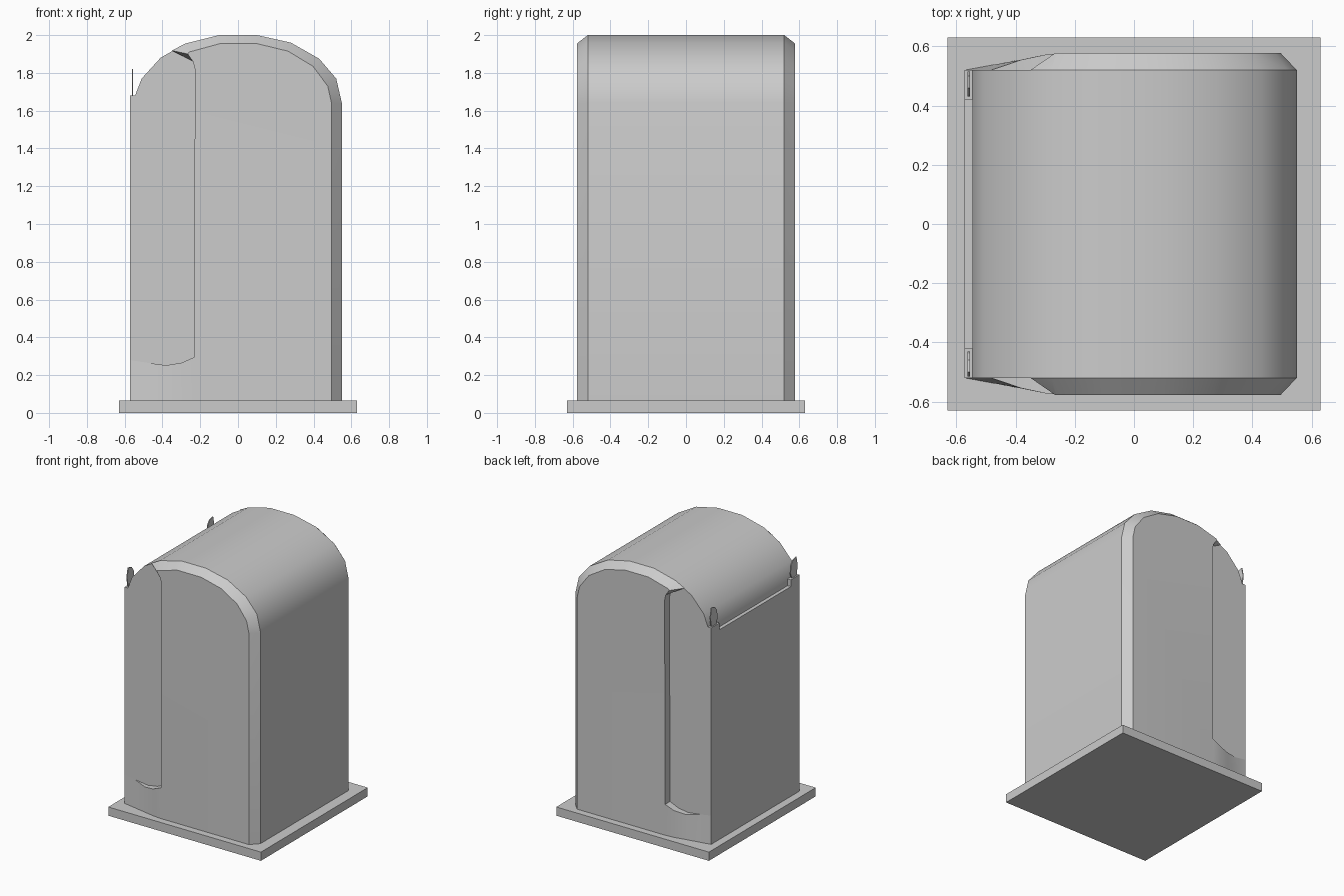
import bpy, bmesh, math

cube = bpy.data.objects.get("Cube")
if cube:
    bpy.data.objects.remove(cube)

GREY = (0.6, 0.6, 0.6, 1)
mat = bpy.data.materials.new("plain grey")
mat.use_nodes = True
mat.diffuse_color = GREY
mat.node_tree.nodes["Principled BSDF"].inputs["Base Color"].default_value = GREY


def finish(name, bm, smooth=False, mirror=False):
    bmesh.ops.remove_doubles(bm, verts=bm.verts, dist=0.0005)
    bmesh.ops.recalc_face_normals(bm, faces=bm.faces)
    mesh = bpy.data.meshes.new(name)
    bm.to_mesh(mesh)
    bm.free()
    obj = bpy.data.objects.new(name, mesh)
    bpy.context.collection.objects.link(obj)
    mesh.materials.append(mat)
    if smooth:
        bpy.ops.object.select_all(action="DESELECT")
        obj.select_set(True)
        bpy.context.view_layer.objects.active = obj
        bpy.ops.object.shade_smooth_by_angle(angle=math.radians(33))
    if mirror:
        mod = obj.modifiers.new("mirror", "MIRROR")
        mod.use_axis = (False, True, False)
    return obj


def face(bm, points):
    return bm.faces.new([bm.verts.new(p) for p in points])


def prism(bm, points, offset):
    """Closed polygon swept along an offset vector."""
    far = [tuple(a + b for a, b in zip(p, offset)) for p in points]
    face(bm, points)
    face(bm, far)
    for i in range(len(points)):
        j = (i + 1) % len(points)
        face(bm, [points[i], points[j], far[j], far[i]])


def box(bm, x0, x1, y0, y1, z0, z1):
    prism(bm, [(x0, y0, z0), (x1, y0, z0), (x1, y1, z0), (x0, y1, z0)], (0, 0, z1 - z0))


FLOOR = 0.065   # top of the base plate
IN_Y, OUT_Y = 0.52, 0.578

# Base plate
bm = bmesh.new()
box(bm, -0.63, 0.63, -0.63, 0.63, 0, FLOOR)
finish("base_plate", bm)

# Arched body with a narrow ledge along one side
arch = [(0.55, FLOOR), (0.55, 1.64), (0.52, 1.77), (0.43, 1.875), (0.28, 1.96), (0.10, 2.0),
        (-0.10, 2.0), (-0.28, 1.955), (-0.41, 1.88), (-0.51, 1.77), (-0.545, 1.68)]
side = [(-0.545, 1.63), (-0.572, 1.63), (-0.572, FLOOR)]
bm = bmesh.new()
prism(bm, [(x, -IN_Y, z) for x, z in arch + side], (0, 2 * IN_Y, 0))
finish("body", bm, smooth=True)

# Raised end panel: chamfered arch edge on one side, pocket wall on the other
bm = bmesh.new()
pocket = [(-0.238, 1.86), (-0.228, 1.82), (-0.232, 0.295)]
corner = [(-0.232, FLOOR)]
rim = arch[:8] + [(-0.35, 1.918)] + pocket
crest = [(0.495, FLOOR), (0.495, 1.64), (0.475, 1.73), (0.397, 1.835), (0.265, 1.915),
         (0.10, 1.955), (-0.095, 1.955), (-0.26, 1.91), (-0.266, 1.90)] + pocket
face(bm, [(x, -OUT_Y, z) for x, z in crest + corner])
for i in range(len(rim) - 1):
    (a, b), (c, d) = rim[i:i + 2], crest[i:i + 2]
    face(bm, [(a[0], -IN_Y, a[1]), (b[0], -IN_Y, b[1]),
              (d[0], -OUT_Y, d[1]), (c[0], -OUT_Y, c[1])])

# Tapered apron below the pocket: x, top height, top y, bottom y
apron = [(-0.572, 0.28, 0.52, 0.52), (-0.48, 0.265, 0.521, 0.537), (-0.38, 0.252, 0.555, 0.556),
         (-0.30, 0.265, 0.572, 0.572), (-0.232, 0.295, OUT_Y, OUT_Y)]
for (x, z, t, b), (x2, z2, t2, b2) in zip(apron, apron[1:]):
    face(bm, [(x, -b, FLOOR), (x2, -b2, FLOOR), (x2, -t2, z2), (x, -t, z)])
    if t > IN_Y:
        face(bm, [(x, -t, z), (x2, -t2, z2), (x2, -IN_Y, z2), (x, -IN_Y, z)])
finish("end_panels", bm, smooth=True, mirror=True)

# Posts at the ends of the ledge
bm = bmesh.new()
box(bm, -0.572, -0.54, -IN_Y, -0.42, 1.62, 1.68)
finish("ledge_posts", bm, mirror=True)

# Thin tabs standing on the posts
tab = [(0.45, 1.67), (0.43, 1.72), (0.437, 1.78), (0.46, 1.81),
       (0.50, 1.82), (0.515, 1.75), (0.50, 1.67)]
bm = bmesh.new()
prism(bm, [(-0.562, -y, z) for y, z in tab], (0.007, 0, 0))
finish("ledge_tabs", bm, mirror=True)
